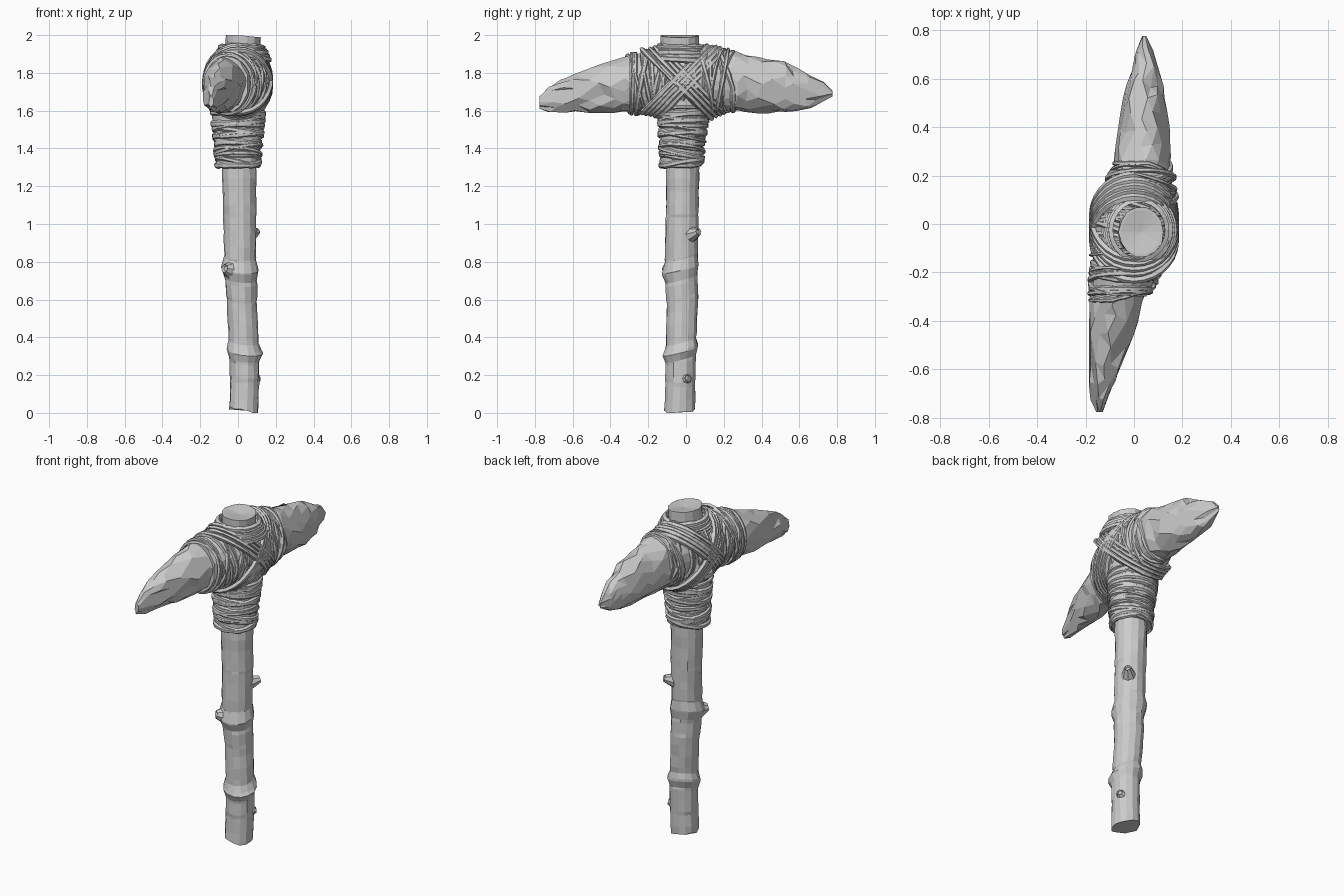
import bpy, bmesh, math, random
from mathutils import Vector

random.seed(7)
if "Cube" in bpy.data.objects:
    bpy.data.objects.remove(bpy.data.objects["Cube"])

grey = bpy.data.materials.new("plain grey")
grey.use_nodes = True
COLOUR = (0.6, 0.6, 0.6, 1)
grey.diffuse_color = COLOUR
grey.node_tree.nodes["Principled BSDF"].inputs["Base Color"].default_value = COLOUR


def finish(bm, name):
    bmesh.ops.recalc_face_normals(bm, faces=bm.faces)
    mesh = bpy.data.meshes.new(name)
    bm.to_mesh(mesh)
    bm.free()
    mesh.materials.append(grey)
    obj = bpy.data.objects.new(name, mesh)
    bpy.context.collection.objects.link(obj)
    return obj


def sample(keys, pos):
    """Interpolate a section (centre a, centre b, radius a, radius b)."""
    for low, high in zip(keys, keys[1:]):
        if pos <= high[0]:
            break
    f = min(1, max(0, (pos - low[0]) / (high[0] - low[0])))
    return [p + (q - p) * f for p, q in zip(low[1:], high[1:])]


def on_section(keys, pos, angle, axis, grow=0.0):
    ca, cb, ra, rb = sample(keys, pos)
    a = ca + (ra + grow) * math.cos(angle)
    b = cb + (rb + grow) * math.sin(angle)
    return Vector((a, b, pos)) if axis == "z" else Vector((a, pos, b))


def loft(keys, stations, sides, axis, jitter=0.0, grow=0.0, twist=0.0):
    """Skin a row of elliptical sections and cap both ends."""
    bm = bmesh.new()
    rings = []
    for i, pos in enumerate(stations):
        ring = []
        for k in range(sides):
            angle = math.tau * (k + twist * (i % 2)) / sides
            rough = grow + random.uniform(-jitter, jitter)
            ring.append(bm.verts.new(on_section(keys, pos, angle, axis, rough)))
        rings.append(ring)
    for r, s in zip(rings, rings[1:]):
        for k in range(sides):
            n = (k + 1) % sides
            bm.faces.new((r[k], r[n], s[n], s[k]))
    bm.faces.new(rings[0])
    bm.faces.new(rings[-1])
    return bm


def spread(start, end, count):
    return [start + (end - start) * i / (count - 1) for i in range(count)]


def strand(bm, path, width, thick, steps=28):
    """Closed flat fibre following path(angle)."""
    pts = [path(math.tau * i / steps) for i in range(steps)]
    middle = sum(pts, Vector()) / steps
    rings = []
    for i, p in enumerate(pts):
        along = (pts[(i + 1) % steps] - pts[i - 1]).normalized()
        out = p - middle
        out = (out - along * out.dot(along)).normalized()
        side = along.cross(out)
        w = width * random.uniform(0.75, 1.2)
        rings.append([bm.verts.new(p + side * w * u + out * thick * v)
                      for u, v in ((-1, -1), (-0.5, 1), (0.5, 1), (1, -1))])
    for i, r in enumerate(rings):
        s = rings[(i + 1) % steps]
        for k in range(4):
            n = (k + 1) % 4
            bm.faces.new((r[k], r[n], s[n], s[k]))


# Wooden handle with swollen, slanted growth rings
HANDLE = [(0.0, 0.03, -0.035, 0.078, 0.085), (0.16, 0.035, -0.03, 0.078, 0.08),
          (0.29, 0.035, -0.03, 0.08, 0.082), (0.33, 0.035, -0.03, 0.096, 0.096),
          (0.38, 0.03, -0.025, 0.08, 0.082), (0.6, 0.02, -0.02, 0.08, 0.085),
          (0.71, 0.015, -0.025, 0.085, 0.085), (0.765, 0.01, -0.03, 0.1, 0.1),
          (0.82, 0.012, -0.025, 0.085, 0.088), (1.05, 0.01, -0.02, 0.088, 0.088),
          (1.3, 0.005, -0.018, 0.092, 0.09), (1.8, 0.02, -0.03, 0.09, 0.1),
          (2.0, 0.03, -0.033, 0.092, 0.106)]
levels = sorted(spread(0, 2, 30) + [k[0] for k in HANDLE[1:-1]])
bm = loft(HANDLE, levels, 14, "z", 0.003)
for v in bm.verts:
    x, y, z = v.co
    if 0.2 < z < 0.9:
        v.co.z += 0.25 * (y + 0.03) - 0.1 * x
    elif z < 0.01:
        v.co.z = max(0, 0.2 * (0.1 - x) + random.uniform(-0.012, 0.008))
    elif z > 1.97:
        v.co.z = 2 - max(0, 0.1 * x)
# Narrow cracks pressed into the wood
cracked = [f for f in bm.faces if len(f.verts) == 4
           and f.calc_center_median().z < 1.3 and random.random() < 0.16]
bmesh.ops.inset_individual(bm, faces=cracked, thickness=0.014, depth=-0.014)
end = max(bm.faces, key=lambda f: f.calc_center_median().z)
bmesh.ops.inset_region(bm, faces=[end], thickness=0.012, depth=0.0)
bmesh.ops.poke(bm, faces=[end], offset=-0.012)
finish(bm, "handle")


# Cut branch stubs
def stub(name, base, direction, radius, length):
    bm = bmesh.new()
    bmesh.ops.create_cone(bm, cap_ends=True, segments=8, radius1=radius * 1.7,
                          radius2=radius * 0.65, depth=length)
    tip = [f for f in bm.faces if f.normal.z > 0.9]
    bmesh.ops.inset_region(bm, faces=tip, thickness=radius * 0.25, depth=-0.01)
    obj = finish(bm, name)
    obj.location = base
    obj.rotation_euler = Vector(direction).to_track_quat("Z", "Y").to_euler()


stub("upper_branch_stub", (0.075, 0.04, 0.95), (0.8, 0.8, 0.3), 0.03, 0.08)
stub("middle_branch_stub", (-0.05, -0.09, 0.76), (-0.7, -0.7, 0.15), 0.035, 0.06)
stub("lower_branch_stub", (0.09, 0.0, 0.18), (0.9, 0.4, 0.2), 0.028, 0.05)

# Chipped stone head, pointed at the back and blunt at the front
STONE = [(-0.775, -0.145, 1.645, 0.012, 0.035), (-0.7, -0.14, 1.665, 0.04, 0.07),
         (-0.6, -0.12, 1.69, 0.062, 0.1), (-0.45, -0.095, 1.715, 0.088, 0.13),
         (-0.3, -0.075, 1.74, 0.112, 0.148), (0, 0, 1.75, 0.12, 0.15),
         (0.26, 0.035, 1.755, 0.115, 0.158), (0.5, 0.045, 1.725, 0.092, 0.138),
         (0.65, 0.045, 1.70, 0.058, 0.088), (0.72, 0.04, 1.69, 0.037, 0.052),
         (0.775, 0.04, 1.69, 0.006, 0.01)]
bm = loft(STONE, spread(-0.775, 0.775, 25), 13, "y", 0.008, twist=0.5)
for v in bm.verts:
    if abs(v.co.y) < 0.72:
        v.co.y += random.uniform(-0.02, 0.02)
bmesh.ops.triangulate(bm, faces=bm.faces)
bmesh.ops.dissolve_limit(bm, angle_limit=0.2, verts=bm.verts, edges=bm.edges)
finish(bm, "stone_head")

# Binding around the stone
BIND = [(-0.31, -0.065, 1.74, 0.122, 0.16), (-0.15, -0.02, 1.755, 0.158, 0.173),
        (0, 0, 1.76, 0.172, 0.178), (0.12, 0.02, 1.76, 0.155, 0.175),
        (0.25, 0.035, 1.755, 0.122, 0.165)]
finish(loft(BIND, spread(-0.3, 0.24, 12), 20, "y", 0.004, -0.01), "head_binding_core")
bm = bmesh.new()
for y in spread(-0.3, 0.24, 34):
    tilt = random.uniform(0.0, 0.07)
    phase = random.uniform(0, math.tau)
    grow = random.uniform(-0.008, 0.005)

    def around_head(t):
        pos = min(0.25, max(-0.315, y + tilt * math.sin(t + phase)))
        return on_section(BIND, pos, t, "y", grow)
    strand(bm, around_head, random.uniform(0.008, 0.015), 0.006)
finish(bm, "head_binding_strands")

# Binding around the handle below the stone
SLEEVE = [(1.3, 0, -0.025, 0.12, 0.115), (1.45, 0, -0.02, 0.128, 0.122),
          (1.6, 0, -0.012, 0.145, 0.135), (1.7, 0, -0.01, 0.15, 0.14)]
finish(loft(SLEEVE, spread(1.305, 1.68, 8), 20, "z", 0.003, -0.006),
       "handle_binding_core")
bm = bmesh.new()
for z in spread(1.315, 1.62, 20):
    tilt = random.uniform(0.0, 0.03)
    phase = random.uniform(0, math.tau)
    grow = random.uniform(-0.005, 0.003)

    def around_handle(t):
        pos = max(1.31, z + tilt * math.sin(t + phase))
        return on_section(SLEEVE, pos, t, "z", grow)
    strand(bm, around_handle, random.uniform(0.01, 0.018), 0.005)
finish(bm, "handle_binding_strands")

# Straps crossing over both sides, above the stone at one end and below at the other
bm = bmesh.new()
for slope in (-1, 1):
    for shift in spread(-0.045, 0.045, 5):
        lift = random.uniform(-0.01, 0.01)
        strand(bm, lambda t: Vector((
            0.178 * math.cos(t),
            0.175 * math.sin(t) - 0.015 + shift,
            1.755 + lift + slope * 0.18 * math.sin(t) - slope * shift * 0.4)),
            random.uniform(0.012, 0.018), 0.008)
finish(bm, "cross_straps")

# Loose collar where the handle leaves the binding
bm = bmesh.new()
for i, z in enumerate(spread(1.87, 1.935, 5)):
    lean = random.uniform(-0.02, 0.02)
    strand(bm, lambda t: Vector((
        0.02 + (0.148 - 0.008 * i) * math.cos(t),
        -0.025 + (0.155 - 0.008 * i) * math.sin(t),
        z + lean * math.sin(t + i))), 0.018, 0.009)
finish(bm, "top_collar")
